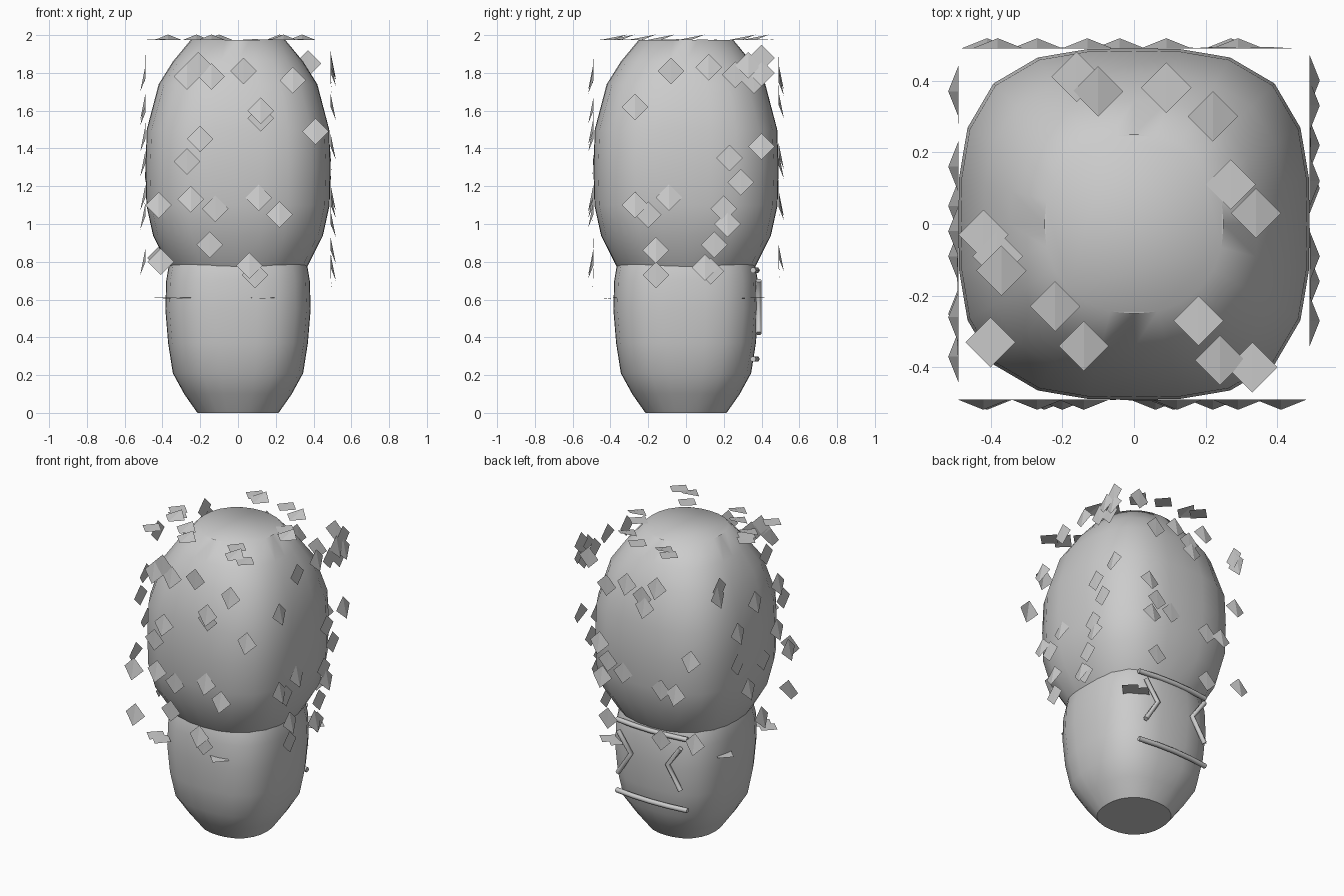
import bpy, math
from mathutils import Vector

if "Cube" in bpy.data.objects:
    bpy.data.objects.remove(bpy.data.objects["Cube"])


def finish(name, verts, faces, smooth=None):
    me = bpy.data.meshes.new(name)
    me.from_pydata([tuple(v) for v in verts], [], faces)
    ob = bpy.data.objects.new(name, me)
    bpy.context.collection.objects.link(ob)
    if smooth:
        bpy.ops.object.select_all(action='DESELECT')
        ob.select_set(True)
        bpy.context.view_layer.objects.active = ob
        bpy.ops.object.shade_smooth_by_angle(angle=math.radians(smooth))
    return ob


def rounded_block(name, rings, sides=24):
    """Loft of squarish rings: (z, half width, squareness)."""
    verts, faces = [], []
    for z, r, n in rings:
        for i in range(sides):
            a = 2 * math.pi * i / sides
            c, s = math.cos(a), math.sin(a)
            k = r / (abs(c) ** n + abs(s) ** n) ** (1 / n)
            verts.append((k * c, k * s, z))
    for j in range(len(rings) - 1):
        for i in range(sides):
            a, b = j * sides + i, j * sides + (i + 1) % sides
            faces.append((a, b, b + sides, a + sides))
    faces.append(tuple(reversed(range(sides))))
    faces.append(tuple(range(len(verts) - sides, len(verts))))
    return finish(name, verts, faces, 50)


# Lower body and the large foliage mass
rounded_block("lower_body", [(0, .215, 2.3), (.1, .285, 2.5), (.21, .345, 2.8), (.37, .37, 3),
                             (.55, .385, 3), (.7, .38, 3), (.85, .355, 2.8), (1.05, .215, 2.3)])
rounded_block("foliage", [(.61, .25, 2.2), (.76, .36, 2.6), (.94, .45, 3), (1.1, .485, 3.1),
                          (1.3, .49, 3.1), (1.5, .483, 3.1), (1.74, .42, 2.8),
                          (1.86, .345, 2.5), (1.975, .25, 2.2)])

# Leaves: folded diamonds on the six planes round the foliage
X, Y, Z = Vector((1, 0, 0)), Vector((0, 1, 0)), Vector((0, 0, 1))


def leaves(name, origin, u, v, n, spots, flat_every):
    verts, faces = [], []
    h = .07
    for i, (a, b) in enumerate(spots):
        lift = .004 if i % flat_every == 0 else .028
        c = origin + u * a + v * b
        k = len(verts)
        verts += [c + v * h, c - u * h, c - v * h + n * lift, c + u * h]
        faces += [(k, k + 1, k + 2), (k, k + 2, k + 3)]
    finish(name, verts, faces)


leaves("front_leaves", -Y * .49, X, Z, -Y,
       [(-.21, 1.84), (-.27, 1.78), (-.14, 1.78), (.03, 1.81), (.29, 1.76), (.12, 1.6),
        (.12, 1.56), (.41, 1.49), (-.2, 1.45), (-.27, 1.33), (-.42, 1.1), (-.25, 1.13),
        (-.12, 1.08), (.11, 1.14), (.22, 1.05), (-.15, .89), (-.41, .8), (.06, .78),
        (.09, .73)], 3)
leaves("right_leaves", X * .49, Y, Z, X,
       [(-.08, 1.81), (.12, 1.83), (.26, 1.79), (-.27, 1.62), (.23, 1.35), (.4, 1.41),
        (.29, 1.22), (-.27, 1.1), (-.2, 1.05), (-.09, 1.14), (.2, 1.08), (.22, 1.0),
        (.15, .89), (-.16, .86), (-.16, .73), (.1, .77), (.13, .75), (.33, 1.84),
        (.4, 1.88), (.4, 1.8), (.36, 1.76)], 2)
leaves("back_leaves", Y * .49, X, Z, Y,
       [(.37, 1.85), (.09, 1.75), (-.02, 1.69), (-.13, 1.78), (.24, 1.7), (.29, 1.31),
        (.23, 1.2), (.27, 1.09), (.12, 1.15), (-.38, 1.36), (-.16, 1.11), (-.27, 1.11),
        (-.16, .78), (-.41, .82), (.23, .82), (-.04, 1.63)], 2)
leaves("left_leaves", -X * .49, Y, Z, -X,
       [(.35, 1.82), (.37, 1.77), (.16, 1.45), (.16, 1.24), (-.02, 1.59), (-.26, 1.62),
        (-.32, 1.5), (-.25, 1.32), (-.37, 1.14), (-.11, 1.17), (.05, 1.04), (-.09, .8),
        (-.14, 1.86)], 3)
leaves("top_leaves", Z * 1.975, X, -Y, Z,
       [(x, -y) for x, y in [(-.16, .41), (-.1, .37), (.09, .38), (.22, .3), (.27, .11),
        (.34, .03), (-.42, -.03), (-.37, -.13), (-.38, -.09), (-.22, -.23), (-.4, -.33),
        (-.14, -.34), (.18, -.27), (.24, -.38), (.33, -.4)]], 2)
leaves("bottom_leaves", Z * .61, X, Y, -Z,
       [(-.37, -.33), (-.31, -.36), (.13, -.38), (.32, .35), (.25, .36), (-.38, .14)], 1)


# Bars and chevrons on the back of the lower body
def tube(name, points):
    cu = bpy.data.curves.new(name, 'CURVE')
    cu.dimensions = '3D'
    cu.bevel_depth = .016
    cu.bevel_resolution = 1
    cu.use_fill_caps = True
    sp = cu.splines.new('POLY')
    sp.points.add(len(points) - 1)
    for p, co in zip(sp.points, points):
        p.co = (*co, 1)
    bpy.context.collection.objects.link(bpy.data.objects.new(name, cu))


for name, z in (("upper_bar", .755), ("lower_bar", .285)):
    tube(name, [(-.26, .355, z), (-.13, .37, z), (0, .375, z), (.13, .37, z), (.26, .355, z)])
for name, s in (("left_chevron", -1), ("right_chevron", 1)):
    tube(name, [(s * .23, .385, .7), (s * .135, .385, .57), (s * .23, .385, .42)])
